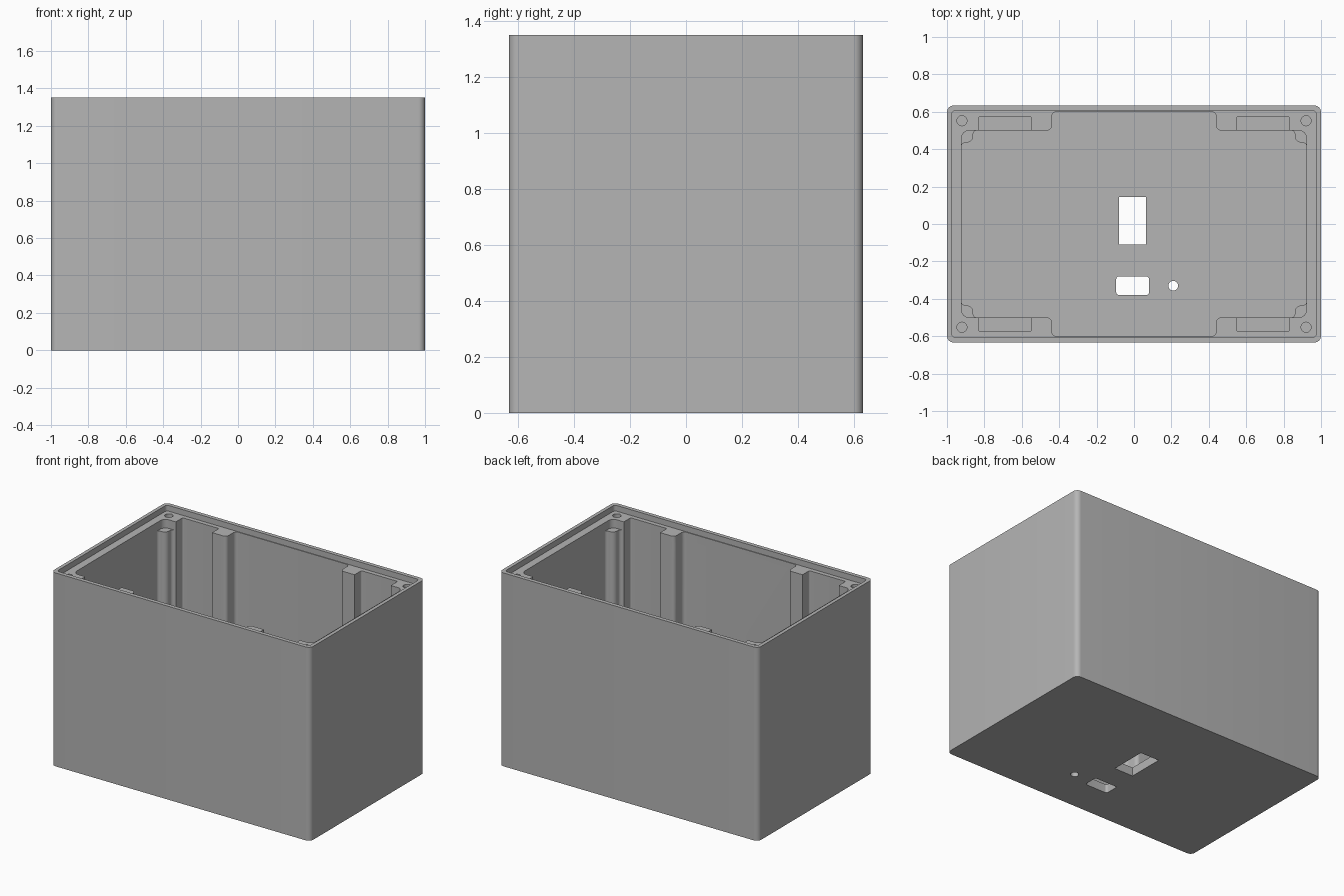
import bpy, bmesh, math
from mathutils import Vector

if "Cube" in bpy.data.objects:
    bpy.data.objects.remove(bpy.data.objects["Cube"])

HEIGHT, FLOOR, LEDGE, POST_TOP, OPEN = 1.35, 0.06, 1.31, 1.25, 1.45

grey = bpy.data.materials.new("plain grey")
grey.use_nodes = True
colour = (0.46, 0.46, 0.46, 1)
grey.diffuse_color = colour
grey.node_tree.nodes["Principled BSDF"].inputs["Base Color"].default_value = colour


def mirrored(quarter):
    """Full outline from corners (x, y, radius) running from +x to +y."""
    out = []
    for sx, sy in ((1, 1), (-1, 1), (-1, -1), (1, -1)):
        run = quarter if sx * sy > 0 else quarter[::-1]
        out += [(x * sx, y * sy, r) for x, y, r in run]
    return out


def rect(x0, x1, y0, y1, r=0):
    return [(x1, y0, r), (x1, y1, r), (x0, y1, r), (x0, y0, r)]


def circle(x, y, r):
    return [(x + r * math.cos(i * math.tau / 32), y + r * math.sin(i * math.tau / 32), 0)
            for i in range(32)]


def rounded(corners, steps=8):
    """Replace each right-angled corner with an arc."""
    pts = []
    for i, (x, y, r) in enumerate(corners):
        p = Vector((x, y))
        if not r:
            pts.append(p)
            continue
        a = (Vector(corners[i - 1][:2]) - p).normalized() * r
        b = (Vector(corners[(i + 1) % len(corners)][:2]) - p).normalized() * r
        for k in range(steps + 1):
            t = k / steps * math.pi / 2
            pts.append(p + a * (1 - math.sin(t)) + b * (1 - math.cos(t)))
    return pts


def prism(name, corners, z0, z1):
    bm = bmesh.new()
    face = bm.faces.new([bm.verts.new((p.x, p.y, z0)) for p in rounded(corners)])
    top = bmesh.ops.extrude_face_region(bm, geom=[face])["geom"]
    bmesh.ops.translate(bm, vec=(0, 0, z1 - z0),
                        verts=[v for v in top if isinstance(v, bmesh.types.BMVert)])
    bmesh.ops.recalc_face_normals(bm, faces=bm.faces)
    mesh = bpy.data.meshes.new(name)
    bm.to_mesh(mesh)
    bm.free()
    mesh.materials.append(grey)
    obj = bpy.data.objects.new(name, mesh)
    bpy.context.collection.objects.link(obj)
    return obj


def cut(corners, z0, z1):
    cutter = prism("cutter", corners, z0, z1)
    cutter.hide_render = True
    mod = box.modifiers.new("cut", "BOOLEAN")
    mod.operation, mod.solver, mod.object = "DIFFERENCE", "EXACT", cutter
    bpy.context.view_layer.objects.active = box
    bpy.ops.object.modifier_apply(modifier=mod.name)
    bpy.data.objects.remove(cutter)


# Outer shell
box = prism("enclosure_box", mirrored([(1, 0.633, 0.035)]), 0, HEIGHT)

# Main cavity, leaving wall blocks and corner posts
side = [(0.44, 0.5, 0.025), (0.44, 0.6, 0.025)]
cut(mirrored([(0.922, 0.435, 0.02), (0.86, 0.435, 0.035), (0.86, 0.5, 0.02)] + side),
    FLOOR, OPEN)

# Wider opening above the corner posts, then the lid lip
cut(mirrored([(0.922, 0.5, 0.04)] + side), POST_TOP, OPEN)
cut(mirrored([(0.975, 0.605, 0.02)]), LEDGE, OPEN)

# Block recesses and screw holes
for sx in (-1, 1):
    for sy in (-1, 1):
        xs = sorted((0.55 * sx, 0.83 * sx))
        ys = sorted((0.47 * sy, 0.575 * sy))
        cut(rect(*xs, *ys, 0.01), 0.4, OPEN)
        cut(circle(0.92 * sx, 0.552 * sy, 0.027), 1.0, OPEN)

# Floor openings: switch, socket and indicator
cut(rect(-0.08, 0.065, -0.11, 0.145), -0.1, 0.2)
cut(rect(-0.095, 0.08, -0.38, -0.28, 0.015), -0.1, 0.2)
cut(circle(0.21, -0.33, 0.026), -0.1, 0.2)

# Smooth rounded corners, sharp edges elsewhere
bpy.ops.object.select_all(action="DESELECT")
box.select_set(True)
bpy.context.view_layer.objects.active = box
bpy.ops.object.shade_smooth_by_angle(angle=math.radians(30))
